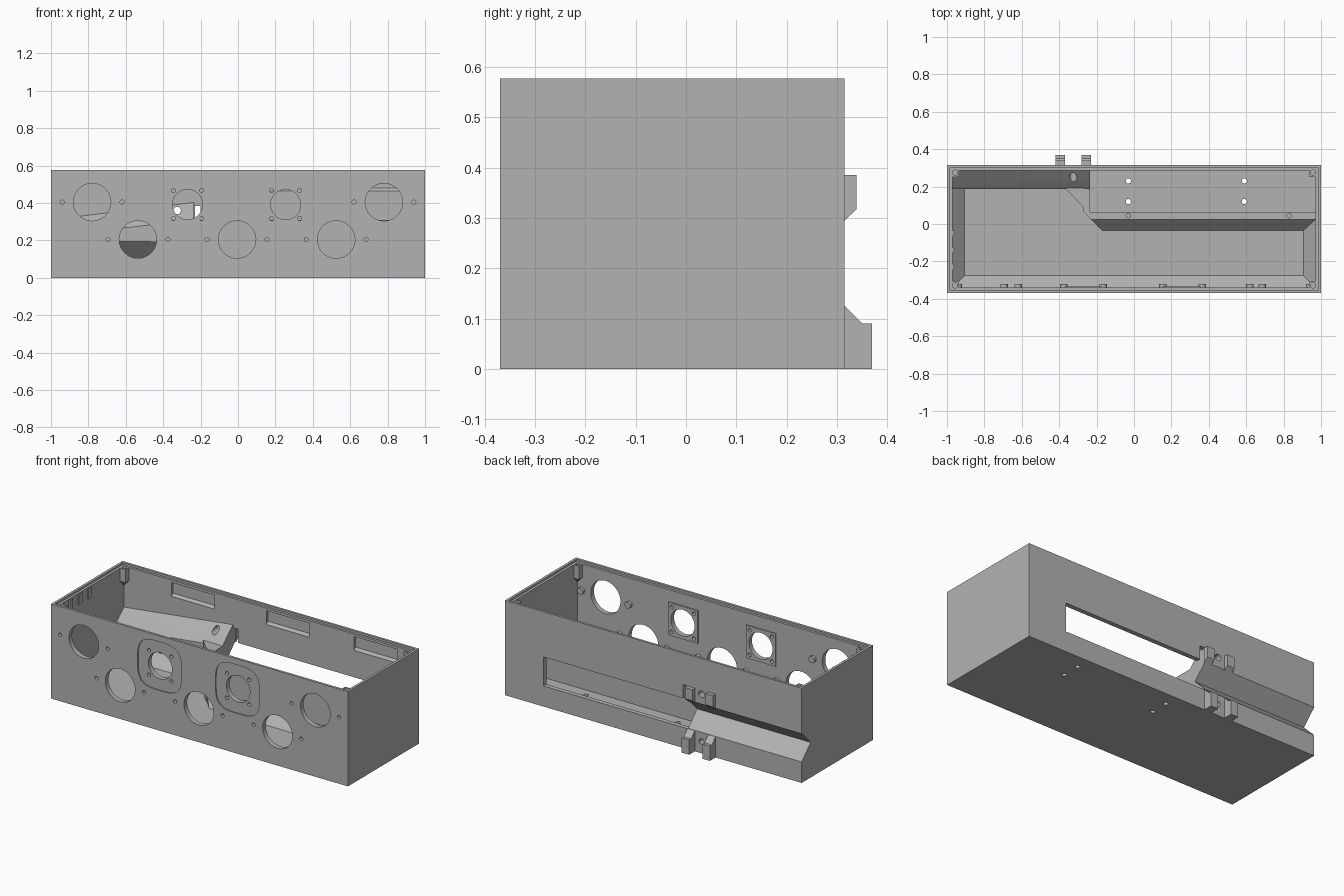
import bpy, bmesh, math
from mathutils import Vector

if "Cube" in bpy.data.objects:
    bpy.data.objects.remove(bpy.data.objects["Cube"], do_unlink=True)

GREY = (0.45, 0.45, 0.45, 1)
mat = bpy.data.materials.new("plain grey")
mat.use_nodes = True
mat.diffuse_color = GREY
mat.node_tree.nodes["Principled BSDF"].inputs["Base Color"].default_value = GREY

W, FRONT, BACK, H = 1.0, -0.37, 0.315, 0.577
IW, IFRONT, IBACK, FLOOR = 0.97, -0.34, 0.287, 0.035


def loft(name, rings):
    """Closed solid through matching rings of points."""
    bm = bmesh.new()
    loops = [[bm.verts.new(p) for p in r] for r in rings]
    for a, b in zip(loops, loops[1:]):
        for i in range(len(a)):
            j = (i + 1) % len(a)
            bm.faces.new((a[i], a[j], b[j], b[i]))
    bm.faces.new(loops[0])
    bm.faces.new(loops[-1])
    bmesh.ops.recalc_face_normals(bm, faces=bm.faces)
    me = bpy.data.meshes.new(name)
    bm.to_mesh(me)
    bm.free()
    me.materials.append(mat)
    ob = bpy.data.objects.new(name, me)
    bpy.context.collection.objects.link(ob)
    return ob


def rect(x0, x1, y0, y1, z):
    return [(x0, y0, z), (x1, y0, z), (x1, y1, z), (x0, y1, z)]


def box(name, x0, x1, y0, y1, z0, z1):
    return loft(name, [rect(x0, x1, y0, y1, z0), rect(x0, x1, y0, y1, z1)])


def along_x(name, profile, x0, x1):
    return loft(name, [[(x, y, z) for y, z in profile] for x in (x0, x1)])


def round_y(name, x, z, r, y0, y1, power=2, n=32):
    """Round or rounded-square bar running along y."""
    pts = []
    for i in range(n):
        c, s = math.cos(i * math.tau / n), math.sin(i * math.tau / n)
        pts.append((x + r * math.copysign(abs(c) ** (2 / power), c),
                    z + r * math.copysign(abs(s) ** (2 / power), s)))
    return loft(name, [[(px, y, pz) for px, pz in pts] for y in (y0, y1)])


def round_z(name, x, y, r, z0, z1, n=20):
    ring = [(x + r * math.cos(i * math.tau / n), y + r * math.sin(i * math.tau / n)) for i in range(n)]
    return loft(name, [[(px, py, z) for px, py in ring] for z in (z0, z1)])


def cut(cutter, *targets):
    for t in targets:
        m = t.modifiers.new("cut", "BOOLEAN")
        m.operation, m.solver, m.object = "DIFFERENCE", "EXACT", cutter
        with bpy.context.temp_override(object=t, active_object=t):
            bpy.ops.object.modifier_apply(modifier=m.name)
    bpy.data.objects.remove(cutter, do_unlink=True)


# Open-topped case with a chamfered floor edge and a lid step
case = box("case", -W, W, FRONT, BACK, 0, H)
C = 0.065
cut(loft("cavity", [rect(-IW + C, IW - C, IFRONT + C, IBACK - C, FLOOR),
                    rect(-IW, IW, IFRONT, IBACK, FLOOR + C),
                    rect(-IW, IW, IFRONT, IBACK, 0.7)]), case)
cut(box("lid_step", -0.985, 0.985, -0.355, 0.301, 0.565, 0.7), case)

# Rear compartment: flat floor, window and side notch
cut(box("compartment", -0.235, IW, 0.065, IBACK, FLOOR, 0.2), case)
cut(box("window", -0.235, 0.74, 0.2, 0.4, 0.125, 0.302), case)
cut(box("notch", -0.235, -0.2, 0.27, 0.4, 0.29, 0.385), case)

# Compartment wall with a clipped corner, and its sloping foot
outline = [(-0.27, 0.295), (-0.27, 0.065), (-0.23, 0.025), (0.975, 0.025),
           (0.975, 0.065), (-0.235, 0.065), (-0.235, 0.295)]
wall = loft("compartment_wall", [[(x, y, z) for x, y in outline] for z in (0.03, 0.31)])
loft("wall_foot", [[(-0.17, -0.035, FLOOR), (-0.23, 0.025, FLOOR + C), (-0.23, 0.03, 0.03)],
                   [(0.91, -0.035, FLOOR), (0.975, 0.025, FLOOR + C), (0.975, 0.03, 0.03)]])
corner = [(-0.37, 0.192), (-0.265, 0.192), (-0.265, 0.085)]
loft("corner_brace", [[(x, y, z) for x, y in corner] for z in (0.03, 0.31)])

# Housing inside the case around the rear cable groove
housing = loft("groove_housing", [
    [(-0.975, y, z) for y, z in ((0.30, 0.325), (0.228, 0.262), (0.187, 0.225), (0.187, 0.2), (0.30, 0.09))],
    [(-0.235, y, z) for y, z in ((0.30, 0.415), (0.228, 0.352), (0.187, 0.31), (0.187, 0.19), (0.30, 0.08))]])
cut(along_x("groove", [(0.40, 0.385), (0.229, 0.214), (0.40, 0.043)], -1.1, -0.2),
    case, wall, housing)
cut(round_y("upper_clip_hole", -0.325, 0.36, 0.02, 0.1, 0.4), case, housing)
cut(round_y("lower_clip_hole", -0.325, 0.072, 0.016, 0.27, 0.4), case)

# Paired cable clips on the back
for i, x in enumerate((-0.42, -0.28)):
    along_x(f"upper_clip_{i}", [(0.31, 0.385), (0.339, 0.385), (0.339, 0.317), (0.31, 0.29)], x, x + 0.05)
    along_x(f"lower_clip_{i}", [(0.31, 0), (0.37, 0), (0.37, 0.09), (0.351, 0.09),
                                (0.315, 0.126), (0.31, 0.126)], x, x + 0.05)

# Five large round openings with a screw on either side
for i, (x, z) in enumerate(((-0.78, 0.405), (0.78, 0.405), (-0.535, 0.205), (-0.005, 0.205), (0.525, 0.205))):
    cut(round_y("opening", x, z, 0.1, -0.45, -0.3, n=48), case)
    for side in (-1, 1):
        sx = x + side * 0.16
        cut(round_y("screw_hole", sx, z, 0.011, -0.45, -0.345, n=16), case)
        round_y(f"screw_boss_{i}_{side}", sx, z, 0.02, -0.345, -0.322, n=16)

# Two rounded-square mounts with inner pads
for i, x in enumerate((-0.27, 0.255)):
    z = 0.392
    pad = box(f"mount_pad_{i}", x - 0.1, x + 0.1, -0.345, -0.333, z - 0.1, z + 0.1)
    cut(round_y("mount_recess", x, z, 0.148, -0.45, -0.363, power=3.4, n=64), case)
    cut(round_y("mount_hole", x, z, 0.08, -0.45, -0.3, n=48), case, pad)
    for dx in (-0.075, 0.075):
        for dz in (-0.075, 0.075):
            cut(round_y("mount_screw", x + dx, z + dz, 0.011, -0.45, -0.3, n=16), case, pad)

# Shallow pockets near the top of the back wall
for x in (-0.65, -0.01, 0.58):
    cut(along_x("pocket", [(0.27, 0.465), (0.288, 0.465), (0.301, 0.48), (0.301, 0.55), (0.27, 0.55)],
                x, x + 0.29), case)

# Small latch ribs on the end wall
for i, y in enumerate((-0.23, -0.14, -0.05)):
    box(f"latch_rib_{i}", -0.985, -0.962, y - 0.015, y + 0.015, 0.5, 0.56)

# Screw holes through the floor and in the wall top
for x in (-0.03, 0.59):
    for y in (0.12, 0.23):
        cut(round_z("floor_hole", x, y, 0.014, -0.1, 0.1), case)
for x in (-0.03, 0.83):
    cut(round_z("wall_hole", x, 0.045, 0.012, 0.25, 0.4), wall)

# Lid screw posts in the four corners, tapered into the wall below
for sx in (-1, 1):
    for ey, sy in ((IFRONT, 1), (IBACK, -1)):
        def corner_ring(d, z):
            xs = sorted((sx * 0.975, sx * (IW - d)))
            ys = sorted((ey - sy * 0.005, ey + sy * d))
            return rect(*xs, *ys, z)
        post = loft(f"lid_post_{sx}_{sy}", [corner_ring(0.003, 0.45), corner_ring(0.035, 0.485),
                                            corner_ring(0.035, 0.565)])
        cut(round_z("post_hole", sx * 0.957, ey + sy * 0.012, 0.014, 0.5, 0.6), post, case)

# Smooth the round holes, keeping edges sharp
bpy.ops.object.select_all(action="DESELECT")
for ob in bpy.context.collection.objects:
    if ob.type == "MESH" and mat.name in ob.data.materials:
        ob.select_set(True)
bpy.context.view_layer.objects.active = case
bpy.ops.object.shade_smooth_by_angle(angle=math.radians(25))
